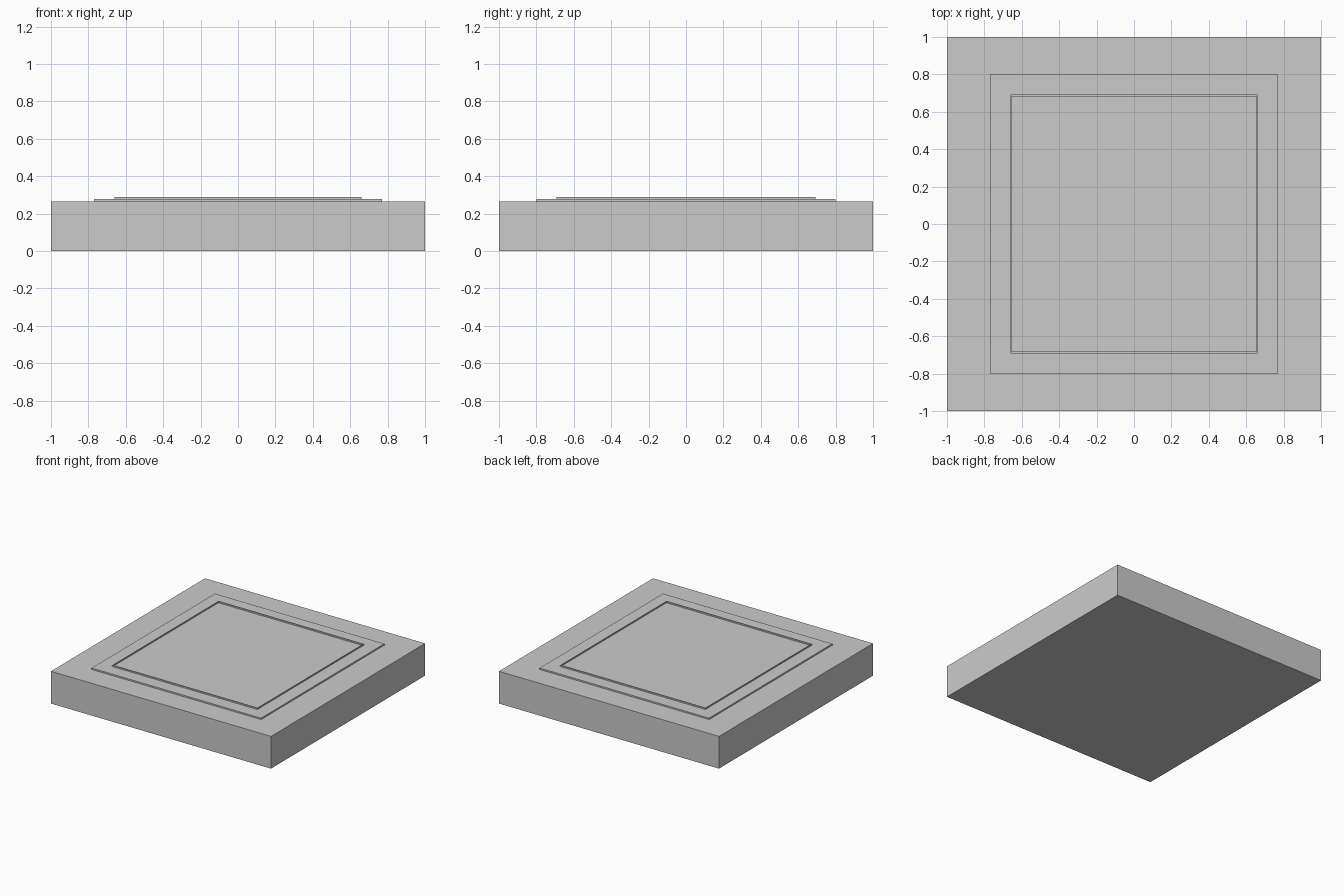
import bpy, bmesh

if "Cube" in bpy.data.objects:
    bpy.data.objects.remove(bpy.data.objects["Cube"])


def stepped_block(name, rings):
    """Solid from stacked rectangular rings of (half_x, half_y, z), capped at both ends."""
    bm = bmesh.new()
    loops = [[bm.verts.new((sx * hx, sy * hy, z))
              for sx, sy in ((-1, -1), (1, -1), (1, 1), (-1, 1))]
             for hx, hy, z in rings]
    for a, b in zip(loops, loops[1:]):
        for i in range(4):
            j = (i + 1) % 4
            bm.faces.new((a[i], a[j], b[j], b[i]))
    bm.faces.new(loops[0][::-1])
    bm.faces.new(loops[-1])
    mesh = bpy.data.meshes.new(name)
    bm.to_mesh(mesh)
    bm.free()
    obj = bpy.data.objects.new(name, mesh)
    bpy.context.collection.objects.link(obj)
    return obj


# Square slab with a low border step, a thin raised lip and a flat centre panel
stepped_block("panel_slab", [
    (1.0, 1.0, 0.0),
    (1.0, 1.0, 0.265),
    (0.77, 0.80, 0.265),      # border step
    (0.77, 0.80, 0.277),
    (0.66, 0.692, 0.277),     # thin lip
    (0.66, 0.692, 0.288),
    (0.656, 0.682, 0.288),
    (0.656, 0.682, 0.277),    # centre panel
])
